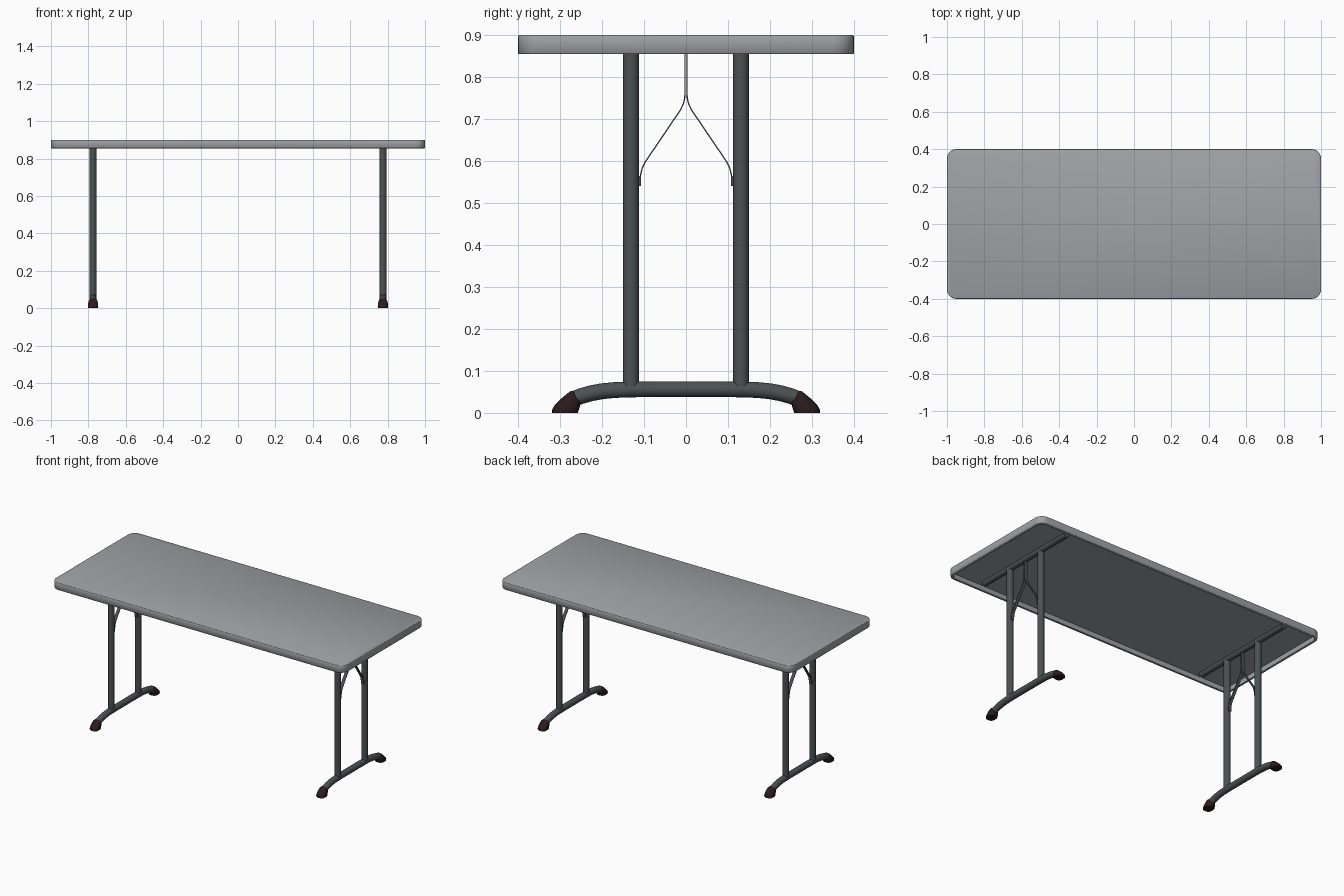
import bpy, bmesh, math

if "Cube" in bpy.data.objects:
    bpy.data.objects.remove(bpy.data.objects["Cube"])


def material(name, rgb):
    m = bpy.data.materials.new(name)
    m.diffuse_color = (*rgb, 1)
    m.use_nodes = True
    m.node_tree.nodes["Principled BSDF"].inputs["Base Color"].default_value = m.diffuse_color
    return m


GREY = material("light grey plastic", (0.35, 0.362, 0.385))
STEEL = material("dark grey steel", (0.07, 0.082, 0.082))
RUBBER = material("dark brown rubber", (0.022, 0.011, 0.011))


def loft(name, rings, mat, angle=40):
    """Skin a list of equal-length point rings and cap both ends."""
    bm = bmesh.new()
    loops = [[bm.verts.new(p) for p in r] for r in rings]
    n = len(loops[0])
    for a, b in zip(loops, loops[1:]):
        for i in range(n):
            j = (i + 1) % n
            bm.faces.new((a[i], a[j], b[j], b[i]))
    bm.faces.new(loops[0])
    bm.faces.new(loops[-1])
    bmesh.ops.recalc_face_normals(bm, faces=bm.faces)
    me = bpy.data.meshes.new(name)
    bm.to_mesh(me)
    bm.free()
    me.materials.append(mat)
    ob = bpy.data.objects.new(name, me)
    bpy.context.collection.objects.link(ob)
    bpy.ops.object.select_all(action='DESELECT')
    ob.select_set(True)
    bpy.context.view_layer.objects.active = ob
    bpy.ops.object.shade_smooth_by_angle(angle=math.radians(angle))
    return ob


def sweep(name, x, path, a, b, mat, sides=24):
    """Sweep an ellipse (or a rectangle with 4 sides) along a path in the y-z plane."""
    rings = []
    k = math.sqrt(2) if sides == 4 else 1
    for i, (y, z) in enumerate(path):
        p, q = path[max(i - 1, 0)], path[min(i + 1, len(path) - 1)]
        ty, tz = q[0] - p[0], q[1] - p[1]
        d = math.hypot(ty, tz)
        ring = []
        for s in range(sides):
            t = 2 * math.pi * (s + 0.5) / sides
            u, v = k * a * math.cos(t), k * b * math.sin(t)
            ring.append((x + u, y - tz / d * v, z + ty / d * v))
        rings.append(ring)
    return loft(name, rings, mat)


def rounded_rect(inset, z, radius=0.05, steps=8):
    """Outline of the table top moved inwards by inset."""
    pts = []
    for c, (sx, sy) in enumerate(((1, 1), (-1, 1), (-1, -1), (1, -1))):
        for s in range(steps + 1):
            t = math.pi / 2 * (c + s / steps)
            r = radius - inset
            pts.append((sx * (1 - radius) + r * math.cos(t),
                        sy * (0.4 - radius) + r * math.sin(t), z))
    return pts


# Table top: softened edges, thin lip and recessed underside
loft("table_top", [rounded_rect(i, z) for i, z in (
    (0.003, 0.9), (0.001, 0.899), (0, 0.897), (0, 0.857), (0.002, 0.855),
    (0.015, 0.855), (0.015, 0.884))], GREY, 50)

arch = [(0.265, 0.034), (0.25, 0.040), (0.225, 0.047), (0.2, 0.0515),
        (0.17, 0.0545), (0.13, 0.056), (0.07, 0.0565)]
arch = arch + [(0, 0.0565)] + [(-y, z) for y, z in reversed(arch)]
brace = [(0.0022, 0.88), (0.0022, 0.765), (0.003, 0.75), (0.006, 0.737),
         (0.013, 0.722), (0.097, 0.598), (0.104, 0.584), (0.108, 0.568),
         (0.110, 0.555), (0.110, 0.54)]
# Rubber foot outline by height: z, inner y, outer y, half width
cap = [(0, 0.258, 0.319, 0.027), (0.008, 0.255, 0.319, 0.028),
       (0.018, 0.252, 0.313, 0.027), (0.027, 0.250, 0.304, 0.026),
       (0.036, 0.256, 0.295, 0.024), (0.044, 0.262, 0.285, 0.021),
       (0.050, 0.266, 0.278, 0.014), (0.052, 0.269, 0.275, 0.006)]

for side, x in (("left", -0.775), ("right", 0.775)):
    # Crossbar under the top and arched floor tube
    sweep(side + "_crossbar", x, [(-0.35, 0.873), (0.35, 0.873)], 0.018, 0.016, STEEL)
    sweep(side + "_floor_tube", x, arch, 0.019, 0.019, STEEL)
    for end, s in (("front", -1), ("back", 1)):
        tag = side + "_" + end
        # Upright leg
        sweep(tag + "_leg", x, [(s * 0.131, 0.062), (s * 0.131, 0.878)], 0.019, 0.019, STEEL)
        # Flat strap of the folding brace and its pivot tab
        sweep(tag + "_brace", x, [(s * y, z) for y, z in brace], 0.010, 0.0015, STEEL, 4)
        sweep(tag + "_brace_tab", x, [(s * 0.1105, 0.54), (s * 0.1105, 0.564)],
              0.010, 0.003, STEEL, 4)
        # Rubber foot cap
        rings = []
        for z, y0, y1, w in cap:
            ring = []
            for i in range(24):
                c, n = math.cos(i * math.pi / 12), math.sin(i * math.pi / 12)
                # slightly squared ellipse
                c = math.copysign(abs(c) ** 0.75, c)
                n = math.copysign(abs(n) ** 0.75, n)
                ring.append((x + w * c, s * ((y0 + y1) / 2 + (y1 - y0) / 2 * n), z))
            rings.append(ring)
        loft(tag + "_foot_cap", rings, RUBBER)
